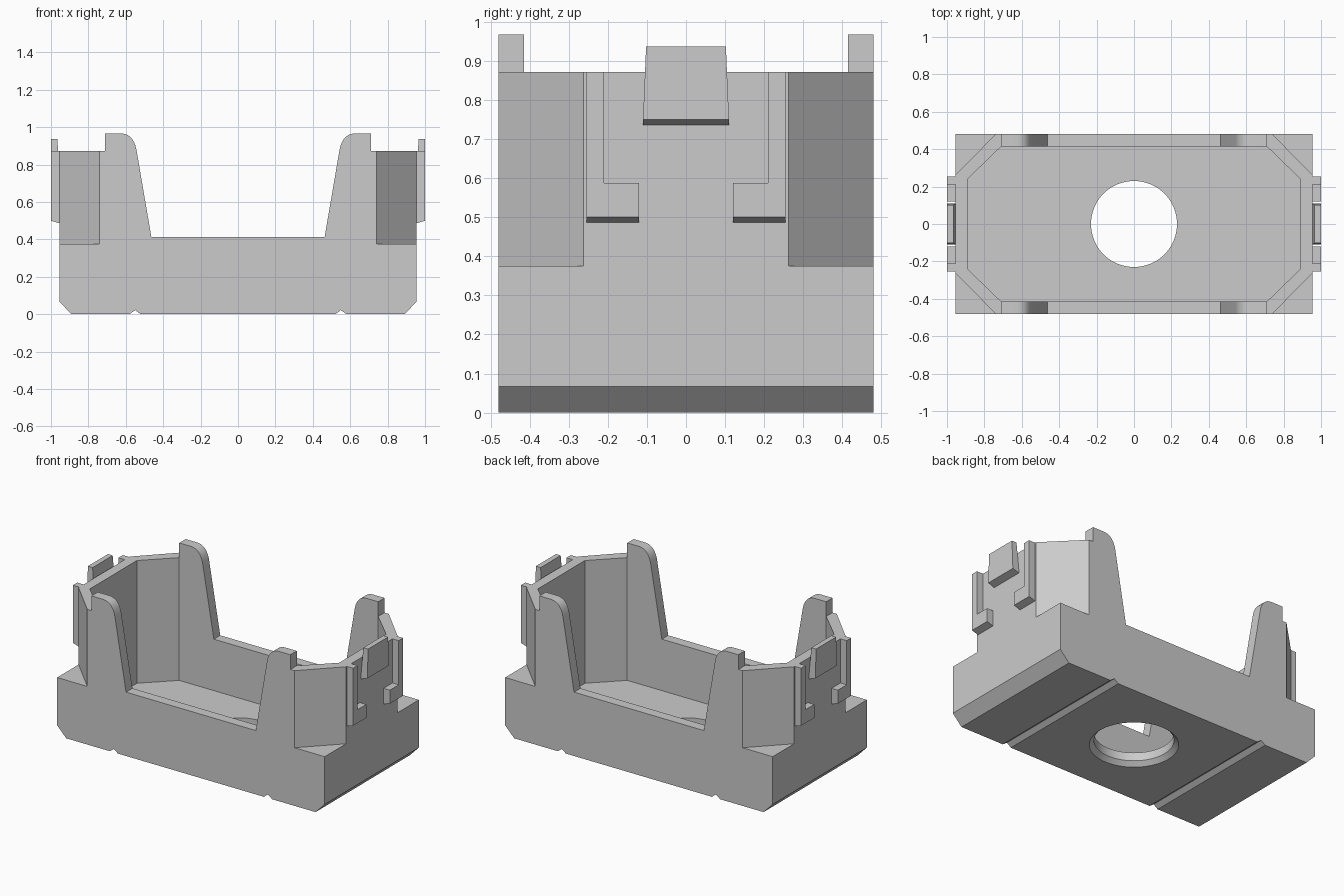
import bpy, bmesh, math
from mathutils import Vector

cube = bpy.data.objects.get("Cube")
if cube:
    bpy.data.objects.remove(cube, do_unlink=True)

grey = bpy.data.materials.new("light grey")
grey.use_nodes = True
grey.diffuse_color = (0.6, 0.6, 0.6, 1)
grey.node_tree.nodes["Principled BSDF"].inputs["Base Color"].default_value = (0.6, 0.6, 0.6, 1)


def loft(name, rings):
    """Solid through rings of matching 3D points, capped at both ends."""
    bm = bmesh.new()
    loops = [[bm.verts.new(p) for p in ring] for ring in rings]
    for a, b in zip(loops, loops[1:]):
        for i in range(len(a)):
            j = (i + 1) % len(a)
            bm.faces.new((a[i], a[j], b[j], b[i]))
    bm.faces.new(loops[0])
    bm.faces.new(loops[-1])
    bmesh.ops.recalc_face_normals(bm, faces=bm.faces[:])
    mesh = bpy.data.meshes.new(name)
    bm.to_mesh(mesh)
    bm.free()
    mesh.materials.append(grey)
    obj = bpy.data.objects.new(name, mesh)
    bpy.context.collection.objects.link(obj)
    return obj


def prism_y(name, xz, y0, y1):
    return loft(name, [[(x, y, z) for x, z in xz] for y in (y0, y1)])


def prism_z(name, xy, z0, z1):
    return loft(name, [[(x, y, z) for x, y in xy] for z in (z0, z1)])


def activate(obj):
    bpy.ops.object.select_all(action='DESELECT')
    obj.select_set(True)
    bpy.context.view_layer.objects.active = obj


def cut(obj, cutter):
    mod = obj.modifiers.new("cut", 'BOOLEAN')
    mod.operation, mod.solver, mod.object = 'DIFFERENCE', 'EXACT', cutter
    activate(obj)
    bpy.ops.object.modifier_apply(modifier=mod.name)
    bpy.data.objects.remove(cutter, do_unlink=True)


def fillet(a, corner, b, steps=8):
    """Quadratic rounding from a to b around a corner."""
    a, c, b = Vector(a), Vector(corner), Vector(b)
    ts = [i / steps for i in range(steps + 1)]
    return [tuple(a * (1 - t) ** 2 + c * 2 * t * (1 - t) + b * t * t) for t in ts]


# Body: half of the front outline, mirrored and extruded through the depth
half = [(0.52, 0), (0.55, 0.022), (0.58, 0), (0.89, 0), (0.955, 0.067),
        (0.955, 0.872), (0.71, 0.872), (0.71, 0.967)]
half += fillet((0.63, 0.967), (0.56, 0.967), (0.543, 0.88))
half += [(0.463, 0.412)]
outline = half + [(-x, z) for x, z in reversed(half)]
body = prism_y("tray_body", outline, -0.48, 0.48)

# Chamfered upper corners, leaving ledges on the base block
for sx in (1, -1):
    for sy in (1, -1):
        tri = [(0.722, 0.4982), (0.975, 0.2418), (1.05, 0.2418), (1.05, 0.6), (0.722, 0.6)]
        cut(body, prism_z("corner_cutter", [(sx * x, sy * y) for x, y in tri], 0.375, 1.2))

# Eight-sided cavity
quarter = [(0.89, 0.24), (0.71, 0.415)]
octagon = (quarter + [(-x, y) for x, y in reversed(quarter)]
           + [(-x, -y) for x, y in quarter] + [(x, -y) for x, y in reversed(quarter)])
cut(body, prism_z("cavity_cutter", octagon, 0.08, 1.2))

# Round floor hole with a bevelled lower rim
count = 64
hole = [(0.284, -0.027), (0.23, 0.027), (0.23, 0.2)]
cut(body, loft("hole_cutter", [
    [(r * math.cos(math.tau * i / count), r * math.sin(math.tau * i / count), z)
     for i in range(count)] for r, z in hole]))
activate(body)
bpy.ops.object.shade_smooth_by_angle(angle=math.radians(20))

# Raised clips on both end walls
for side, sx in (("left", 1), ("right", -1)):
    for end, sy in (("front", -1), ("back", 1)):
        bracket = [(0.12, 0.5), (0.255, 0.5), (0.255, 0.872),
                   (0.21, 0.872), (0.21, 0.587), (0.12, 0.587)]
        # The underside slopes down to the wall
        inner = [(sx * 0.95, sy * y, z - (0.015 if z == 0.5 else 0)) for y, z in bracket]
        outer = [(sx, sy * y, z) for y, z in bracket]
        loft(f"{side}_{end}_bracket", [inner, outer])
    tab = [(-0.11, 0.75), (0.11, 0.75), (0.102, 0.937), (-0.102, 0.937)]
    inner = [(sx * (0.953 if z < 0.8 else 0.966), y, z - (0.015 if z < 0.8 else 0))
             for y, z in tab]
    loft(f"{side}_latch_tab", [inner, [(sx, y, z) for y, z in tab]])
